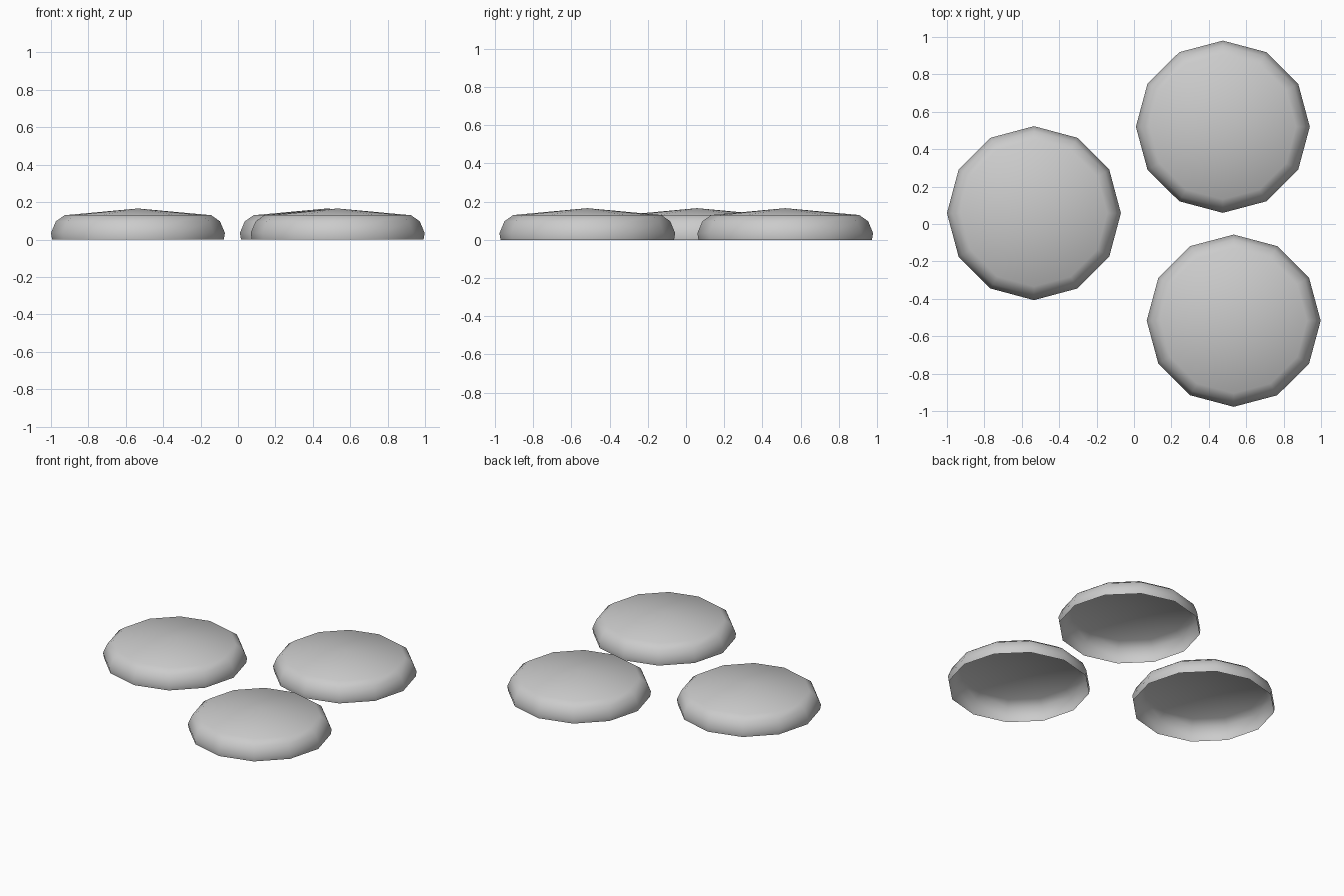
import bpy, bmesh
from math import sin, cos, pi

if "Cube" in bpy.data.objects:
    bpy.data.objects.remove(bpy.data.objects["Cube"])

SIDES = 12
# Side profile (radius, height) from open rim up to the crown edge
PROFILE = [(0.459, 0.0), (0.465, 0.035), (0.439, 0.097), (0.392, 0.13)]
APEX = 0.166


def make_pad(name, x, y, y_scale=1.0):
    """Hollow, open-bottomed twelve-sided dome with a shallow cone top."""
    bm = bmesh.new()
    rings = [[bm.verts.new((r * cos(2 * pi * i / SIDES),
                            r * sin(2 * pi * i / SIDES) * y_scale, z))
              for i in range(SIDES)] for r, z in PROFILE]
    apex = bm.verts.new((0, 0, APEX))
    for i in range(SIDES):
        j = (i + 1) % SIDES
        for low, high in zip(rings, rings[1:]):
            bm.faces.new((low[i], low[j], high[j], high[i]))
        bm.faces.new((rings[-1][i], rings[-1][j], apex))
    for face in bm.faces:
        face.smooth = True
    mesh = bpy.data.meshes.new(name)
    bm.to_mesh(mesh)
    bm.free()
    obj = bpy.data.objects.new(name, mesh)
    obj.location = (x, y, 0)
    bpy.context.collection.objects.link(obj)


# Three separate pads
make_pad("left_pad", -0.535, 0.058)
make_pad("back_pad", 0.475, 0.52, 0.99)
make_pad("front_pad", 0.533, -0.517, 0.99)
